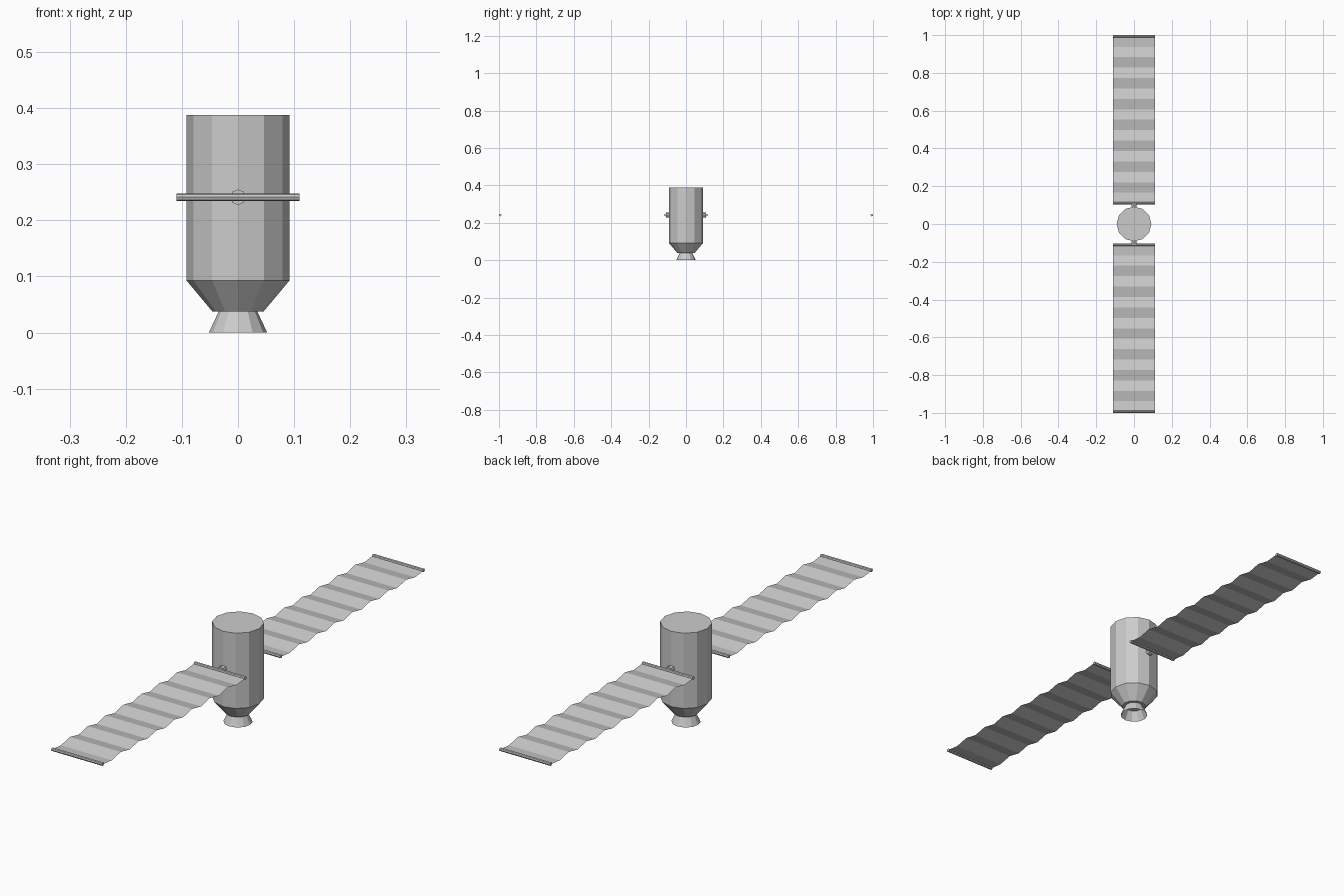
import bpy, bmesh, math
from mathutils import Vector

if "Cube" in bpy.data.objects:
    bpy.data.objects.remove(bpy.data.objects["Cube"])

MID_Z = 0.2412      # height of the panel plane
HALF_W = 0.11       # half width of the solar panels
INNER, OUTER = 0.1105, 0.9935


def make_object(name, bm):
    mesh = bpy.data.meshes.new(name)
    bm.to_mesh(mesh)
    bm.free()
    obj = bpy.data.objects.new(name, mesh)
    bpy.context.collection.objects.link(obj)
    return obj


def lathe(name, profile, sides, cap_bottom=True, cap_top=True):
    """Flat-faced solid of revolution from (radius, z) points, bottom to top."""
    bm = bmesh.new()
    rings = []
    for r, z in profile:
        rings.append([bm.verts.new((r * math.cos(math.tau * i / sides),
                                    r * math.sin(math.tau * i / sides), z))
                      for i in range(sides)])
    for low, high in zip(rings, rings[1:]):
        for i in range(sides):
            j = (i + 1) % sides
            bm.faces.new((low[i], low[j], high[j], high[i]))
    if cap_bottom:
        bm.faces.new(rings[0][::-1])
    if cap_top:
        bm.faces.new(rings[-1])
    return make_object(name, bm)


def rod(name, start, end, radius, sides=8):
    """Faceted rod between two points."""
    start, end = Vector(start), Vector(end)
    axis = end - start
    obj = lathe(name, [(radius, 0), (radius, axis.length)], sides)
    obj.rotation_euler = axis.to_track_quat('Z', 'Y').to_euler()
    obj.location = start
    return obj


def solar_panel(name, side, folds=16, amp=0.006):
    """Single folded sheet, valleys on odd folds and ridges on even ones."""
    bm = bmesh.new()
    rows = []
    for k in range(folds + 1):
        y = side * (INNER + (OUTER - INNER) * k / folds)
        dz = 0 if k in (0, folds) else (-amp if k % 2 else amp)
        rows.append([bm.verts.new((x, y, MID_Z + dz)) for x in (-HALF_W, HALF_W)])
    for a, b in zip(rows, rows[1:]):
        quad = (a[0], a[1], b[1], b[0])
        bm.faces.new(quad if side > 0 else quad[::-1])
    return make_object(name, bm)


# Main hull with tapered tail
lathe("hull", [(0.046, 0.038), (0.092, 0.093), (0.092, 0.388)], 12)

# Open engine bell
lathe("engine_bell", [(0.052, 0.0), (0.034, 0.0385)], 12,
      cap_bottom=False, cap_top=False)

# Panel wings on both sides: mount, end bars and folded sheet
for label, side in (("front", -1), ("back", 1)):
    rod(label + "_panel_mount", (0, side * 0.08, MID_Z), (0, side * 0.107, MID_Z), 0.0138)
    for part, y in (("inner_bar", INNER), ("outer_bar", OUTER)):
        rod(f"{label}_{part}", (-HALF_W, side * y, MID_Z),
            (HALF_W, side * y, MID_Z), 0.0065)
    solar_panel(label + "_solar_panel", side)
